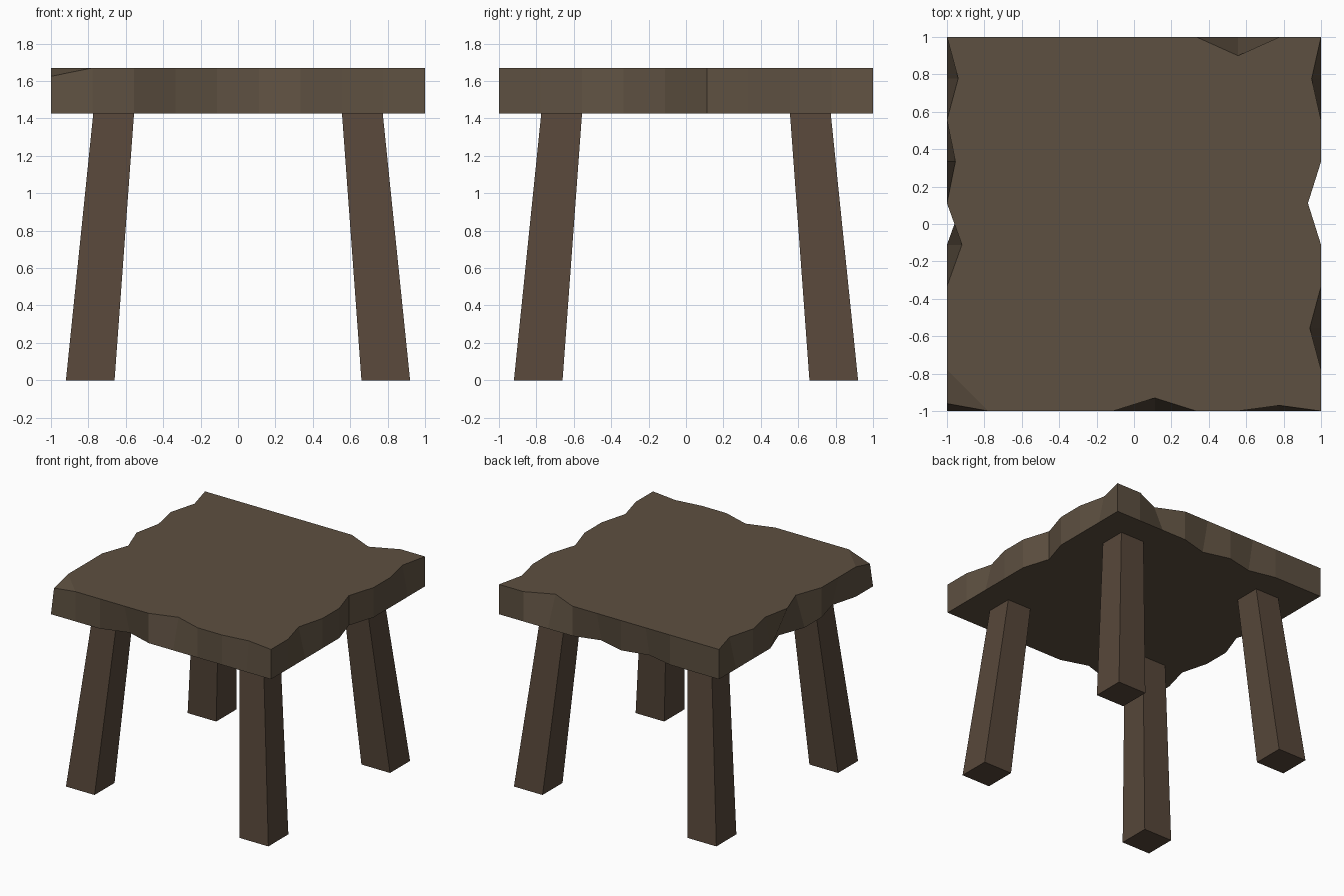
import bpy, bmesh

if "Cube" in bpy.data.objects:
    bpy.data.objects.remove(bpy.data.objects["Cube"])

def material(name, rgb):
    m = bpy.data.materials.new(name)
    m.diffuse_color = (*rgb, 1)
    m.use_nodes = True
    m.node_tree.nodes["Principled BSDF"].inputs["Base Color"].default_value = m.diffuse_color
    return m

def finish(bm, name, mat):
    bmesh.ops.recalc_face_normals(bm, faces=bm.faces)
    me = bpy.data.meshes.new(name)
    bm.to_mesh(me)
    bm.free()
    me.materials.append(mat)
    ob = bpy.data.objects.new(name, me)
    bpy.context.collection.objects.link(ob)
    return ob

seat_wood = material("seat_wood", (0.11, 0.08, 0.052))
leg_wood = material("leg_wood", (0.095, 0.063, 0.042))

SEAT_BOTTOM, SEAT_TOP, N = 1.425, 1.67, 9

# Chipped edges: point index along each side (running -1 to 1) -> chip depth
top_chips = {
    "front": {0: 0.04, 5: 0.07, 8: 0.03},
    "right": {2: 0.06, 5: 0.07, 8: 0.05},
    "back": {7: 0.10},
    "left": {4: 0.08, 6: 0.045, 8: 0.06},
}
bottom_chips = {
    "front": {3: 0.07},
    "right": {5: 0.07},
    "back": {3: 0.05, 5: 0.06},
    "left": {2: 0.06, 5: 0.08},
}

def outline(chips):
    """Square outline, counter-clockwise from the front left corner."""
    pts = []
    for side in ("front", "right", "back", "left"):
        for k in range(N):
            i = k if side in ("front", "right") else N - k
            t = -1 + 2 * i / N
            e = 1 - chips[side].get(i, 0)
            pts.append({"front": (t, -e), "right": (e, t),
                        "back": (t, e), "left": (-e, t)}[side])
    return pts

# Seat slab with rough edges and a worn front left corner
bm = bmesh.new()
low = [bm.verts.new((x, y, SEAT_BOTTOM)) for x, y in outline(bottom_chips)]
high = [bm.verts.new((x, y, SEAT_TOP)) for x, y in outline(top_chips)]
high[0].co.z -= 0.045
bm.faces.new(low[::-1])
bm.faces.new(high[1:])
bm.faces.new((high[-1], high[0], high[1]))
for i in range(len(low)):
    j = (i + 1) % len(low)
    bm.faces.new((low[i], low[j], high[j], high[i]))
finish(bm, "seat", seat_wood)

# Splayed, tapered square legs
def leg(name, sx, sy):
    bm = bmesh.new()
    bmesh.ops.create_cube(bm, size=2)
    for v in bm.verts:
        top = v.co.z > 0
        centre, half = (0.665, 0.109) if top else (0.79, 0.13)
        v.co = (sx * centre + v.co.x * half,
                sy * centre + v.co.y * half,
                SEAT_BOTTOM if top else 0)
    finish(bm, name, leg_wood)

for row, sy in (("front", -1), ("back", 1)):
    for side, sx in (("left", -1), ("right", 1)):
        leg(f"{row}_{side}_leg", sx, sy)
